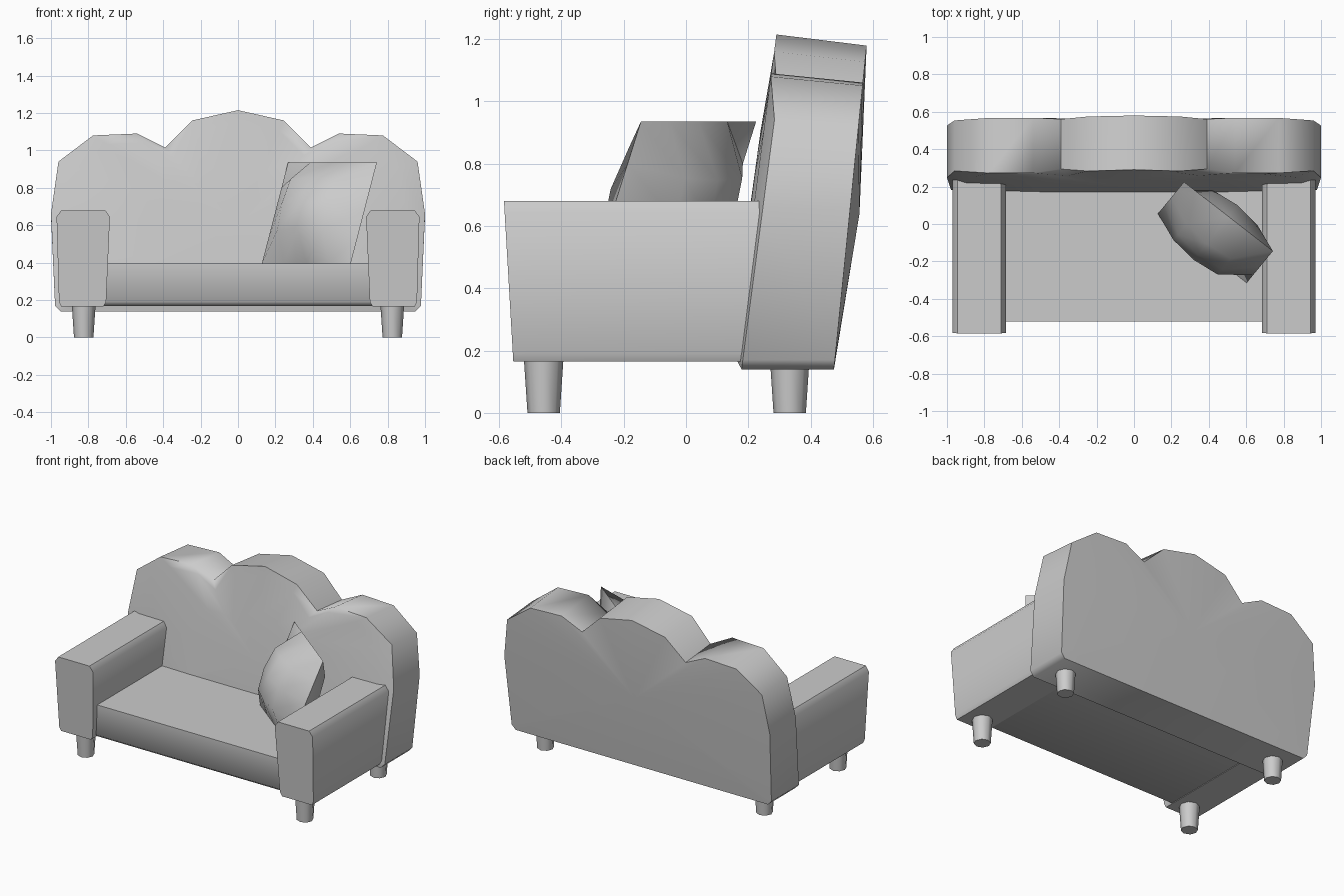
import bpy
import bmesh
from math import radians, sqrt
from mathutils import Vector

cube = bpy.data.objects.get("Cube")
if cube:
    bpy.data.objects.remove(cube, do_unlink=True)

GREY = (0.6, 0.6, 0.6, 1)
fabric = bpy.data.materials.new("grey_fabric")
fabric.use_nodes = True
fabric.diffuse_color = GREY
fabric.node_tree.nodes["Principled BSDF"].inputs["Base Color"].default_value = GREY


def finish(name, bm, angle=50):
    """Turn a bmesh into a smooth-shaded object that keeps its sharp edges."""
    bmesh.ops.recalc_face_normals(bm, faces=bm.faces)
    mesh = bpy.data.meshes.new(name)
    bm.to_mesh(mesh)
    bm.free()
    mesh.materials.append(fabric)
    obj = bpy.data.objects.new(name, mesh)
    bpy.context.collection.objects.link(obj)
    bpy.ops.object.select_all(action="DESELECT")
    obj.select_set(True)
    bpy.context.view_layer.objects.active = obj
    bpy.ops.object.shade_smooth_by_angle(angle=radians(angle))
    return obj


def bridge(bm, a, b):
    n = len(a)
    for i in range(n):
        bm.faces.new((a[i], a[(i + 1) % n], b[(i + 1) % n], b[i]))


def fan(bm, ring, centre):
    tip = bm.verts.new(centre)
    for i in range(len(ring)):
        bm.faces.new((ring[i], ring[(i + 1) % len(ring)], tip))


# Backrest: three-lobed outline, rounded front, slightly domed back
half = [(0.95, 0.14), (0.978, 0.17), (1.0, 0.66), (0.96, 0.94), (0.775, 1.08),
        (0.54, 1.09), (0.39, 1.015), (0.245, 1.16)]
outline = half + [(0, 1.215)] + [(-x, z) for x, z in reversed(half)]
MID_Z = 0.6


def front_y(z):
    return 0.155 + 0.132 * (z - 0.19)


def back_y(z):
    return 0.475 + 0.101 * (z - 0.14)


bm = bmesh.new()
back = []
for x, z in outline:
    zb = z if z < 0.5 else z - 0.035 * (z - 0.5) / 0.7
    back.append(bm.verts.new((x, back_y(zb), zb)))
rings = [back]
for scale in (1.0, 0.9, 0.5):
    ring = []
    for x, z in outline:
        zs = MID_Z + (z - MID_Z) * scale
        y = front_y(zs)
        if scale == 1.0 and z < 1.05:
            y += 0.03
        if scale == 0.5:
            y -= 0.01
        ring.append(bm.verts.new((x * scale, y, zs)))
    rings.append(ring)
for a, b in zip(rings, rings[1:]):
    bridge(bm, a, b)
fan(bm, rings[-1], (0, front_y(MID_Z) - 0.012, MID_Z))
fan(bm, back, (0, 0.557, 0.64))
finish("backrest", bm)

# Armrests: chamfered profile with a leaning front face
arm_profile = [(0.97, 0.645), (0.945, 0.68), (0.71, 0.68), (0.685, 0.645),
               (0.705, 0.19), (0.72, 0.165), (0.945, 0.165), (0.957, 0.19)]
for side, name in ((1, "left_armrest"), (-1, "right_armrest")):
    bm = bmesh.new()
    front = [bm.verts.new((side * x, -0.545 - 0.058 * z, z)) for x, z in arm_profile]
    rear = [bm.verts.new((side * x, 0.3, z)) for x, z in arm_profile]
    bridge(bm, front, rear)
    bm.faces.new(front)
    bm.faces.new(rear)
    finish(name, bm)

# Seat: slab with a chamfered lower front edge
seat_profile = [(-0.52, 0.395), (-0.52, 0.19), (-0.495, 0.168), (0.3, 0.168), (0.3, 0.395)]
bm = bmesh.new()
ends = [[bm.verts.new((x, y, z)) for y, z in seat_profile] for x in (-0.75, 0.75)]
bridge(bm, *ends)
for end in ends:
    bm.faces.new(end)
finish("seat", bm)

# Legs: four tapered pegs
for x, side in ((0.825, "left"), (-0.825, "right")):
    for y, place in ((-0.457, "front"), (0.333, "back")):
        bm = bmesh.new()
        bmesh.ops.create_cone(bm, cap_ends=True, segments=8, radius1=0.052,
                              radius2=0.064, depth=0.18)
        bmesh.ops.translate(bm, verts=bm.verts, vec=(x, y, 0.09))
        finish(f"{place}_{side}_leg", bm)

# Pillow: puffed square leaning in the corner
across = Vector((0.475, -0.37, 0)) / 2
up = Vector((0.14, 0.17, 0.54)) / 2
out = across.cross(up).normalized()
centre = Vector((0.435, -0.045, 0.665))
N = 4
bm = bmesh.new()
for sign in (1, -1):
    grid = []
    for i in range(N + 1):
        for j in range(N + 1):
            a, b = 2 * i / N - 1, 2 * j / N - 1
            puff = 0.165 * sqrt((1 - a * a) * (1 - b * b))
            grid.append(bm.verts.new(centre + across * a + up * b + out * puff * sign))
    for i in range(N):
        for j in range(N):
            k = i * (N + 1) + j
            bm.faces.new((grid[k], grid[k + 1], grid[k + N + 2], grid[k + N + 1]))
bmesh.ops.remove_doubles(bm, verts=bm.verts, dist=0.001)
finish("pillow", bm, 60)
